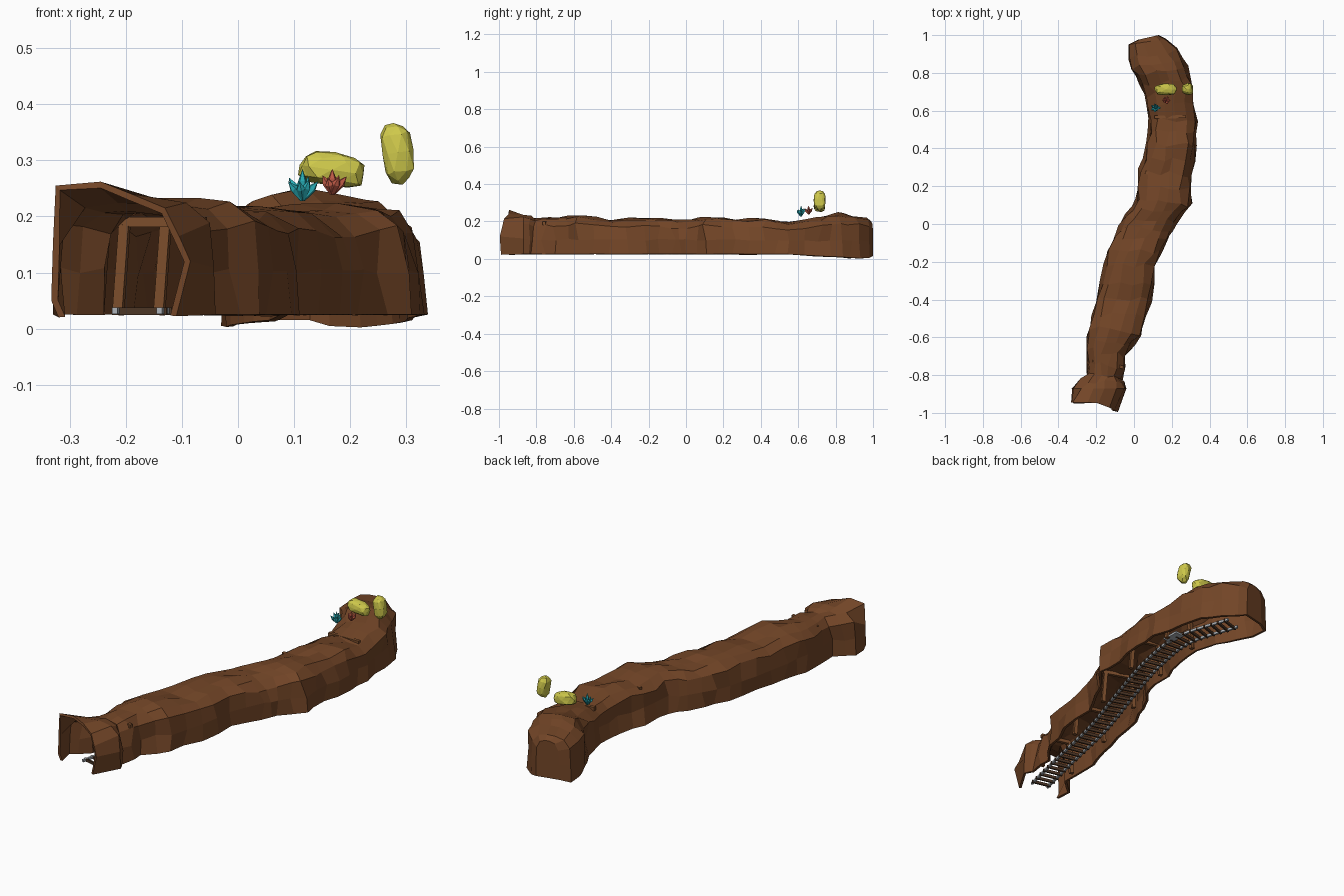
import bpy, bmesh, math, random
from mathutils import Vector, Matrix

random.seed(4)
if "Cube" in bpy.data.objects:
    bpy.data.objects.remove(bpy.data.objects["Cube"])


def material(name, colour):
    mat = bpy.data.materials.new(name)
    mat.use_nodes = True
    mat.diffuse_color = (*colour, 1)
    mat.node_tree.nodes["Principled BSDF"].inputs["Base Color"].default_value = (*colour, 1)
    return mat


ROCK = material("brown rock", (.17, .06, .02))
WOOD = material("support wood", (.2, .075, .025))
SLEEPER = material("dark wood", (.07, .035, .018))
STEEL = material("rail steel", (.42, .45, .48))
GOLD = material("gold ore", (.62, .58, .07))
TEAL = material("teal crystal", (.02, .4, .45))
RED = material("red crystal", (.52, .1, .06))


def finish(name, bm, mat):
    mesh = bpy.data.meshes.new(name)
    bm.to_mesh(mesh)
    bm.free()
    mesh.materials.append(mat)
    obj = bpy.data.objects.new(name, mesh)
    bpy.context.collection.objects.link(obj)
    return obj


def loft(bm, rings, closed=False, start_cap=False, end_cap=False):
    """Skin a row of rings, each running left, over the top, to the right."""
    rows = [[bm.verts.new(p) for p in ring] for ring in rings]
    count = len(rows[0])
    for a, b in zip(rows, rows[1:]):
        for i in range(count if closed else count - 1):
            j = (i + 1) % count
            bm.faces.new((a[i], a[j], b[j], b[i]))
    if start_cap:
        bm.faces.new(rows[0][::-1])
    if end_cap:
        bm.faces.new(rows[-1])


def bar(bm, a, b, width, depth):
    """Square timber from a to b."""
    a, b = Vector(a), Vector(b)
    turn = (b - a).to_track_quat('Z', 'Y').to_matrix().to_4x4()
    size = Matrix.Diagonal((width, depth, (b - a).length, 1))
    bmesh.ops.create_cube(bm, size=1, matrix=Matrix.Translation((a + b) / 2) @ turn @ size)


# Tunnel shell: flared mouth, then stations of left x, y, right x, y, top, base
half = [(1, 0), (.98, .4), (.93, .78), (.64, .95), (.2, 1)]
section = [(-u, v) for u, v in half] + half[::-1]
mouth = [(-.32, .02), (-.333, .05), (-.33, .15), (-.325, .255), (-.245, .262),
         (-.19, .24), (-.13, .215), (-.105, .165), (-.085, .12), (-.11, .022)]
stations = [
    (-.33, -.87, -.04, -.87, .235, .025), (-.25, -.79, -.07, -.82, .22, .025),
    (-.25, -.66, -.04, -.7, .225, .025), (-.24, -.55, .03, -.58, .232, .025),
    (-.2, -.4, .09, -.4, .21, .025), (-.16, -.22, .11, -.22, .222, .025),
    (-.11, -.08, .18, -.07, .21, .025), (-.05, .04, .22, .01, .212, .025),
    (.01, .12, .3, .1, .225, .025), (.03, .28, .3, .26, .212, .025),
    (.07, .42, .33, .42, .218, .025), (.08, .56, .33, .55, .195, .025),
    (.06, .68, .31, .72, .22, .015), (.01, .79, .28, .83, .245, .01),
    (-.03, .87, .23, .92, .235, .003), (-.03, .95, .17, .98, .22, .005),
    (.02, .975, .13, 1, .2, .015)]

rings = []
for xl, yl, xr, yr, top, base in stations:
    left, right = Vector((xl, yl, base)), Vector((xr, yr, base))
    rings.append([left.lerp(right, (u + 1) / 2) + Vector((0, 0, v * (top - base)))
                  for u, v in section])
dense = [[Vector((x, -.945 - .055 * max(0, (x + .2) / .11) * (1 - z), z)) for x, z in mouth]]
for k, ring in enumerate(rings):
    if 0 < k < len(rings) - 2:
        dense.append([a.lerp(b, .5) for a, b in zip(rings[k - 1], ring)])
    dense.append(ring)
for ring in dense[2:-2]:
    for i, p in enumerate(ring):
        edge = i in (0, len(ring) - 1)
        p += Vector((random.uniform(-.01, .01), random.uniform(-.015, .015),
                     0 if edge else random.uniform(-.008, .006)))
bm = bmesh.new()
loft(bm, dense, end_cap=True)
tunnel = finish("tunnel_shell", bm, ROCK)
shell = tunnel.modifiers.new("wall thickness", 'SOLIDIFY')
shell.thickness = .012
shell.offset = -1

# Track centre line
path = [Vector(p) for p in ((-.18, -.92), (-.11, -.62), (-.04, -.31), (.06, 0),
                            (.15, .3), (.19, .59), (.11, .87))]
knots = [2 * path[0] - path[1]] + path + [2 * path[-1] - path[-2]]


def track(t):
    """Point on the centre line and the unit vector to its right."""
    def at(s):
        s = min(max(s, 0), 1) * (len(path) - 1)
        k = min(int(s), len(path) - 2)
        f = s - k
        a, b, c, d = knots[k:k + 4]
        return .5 * (2 * b + (c - a) * f + (2 * a - 5 * b + 4 * c - d) * f ** 2
                     + (3 * b - a - 3 * c + d) * f ** 3)
    along = (at(t + .01) - at(t - .01)).normalized()
    return at(t), Vector((along.y, -along.x))


def beside(t, offset, z):
    p, side = track(t)
    return (*(p + side * offset), z)


# Rails
for name, centre in (("left_rail", .041), ("right_rail", -.041)):
    bm = bmesh.new()
    corners = [(-.005, .026), (-.005, .038), (.005, .038), (.005, .026)]
    loft(bm, [[beside(k / 40, centre + u, z) for u, z in corners] for k in range(41)],
         closed=True, start_cap=True, end_cap=True)
    finish(name, bm, STEEL)

# Sleepers
bm = bmesh.new()
for k in range(46):
    t = (k + .5) / 46
    bar(bm, beside(t, -.05, .031), beside(t, .05, .031), .008, .014)
finish("sleepers", bm, SLEEPER)

# Timber support frames
for k, t in enumerate((.1, .28, .46, .64, .82)):
    bm = bmesh.new()
    for s in (-1, 1):
        bar(bm, beside(t, s * .078, .024), beside(t, s * .066, .185), .018, .018)
    bar(bm, beside(t, -.083, .19), beside(t, .083, .19), .016, .018)
    finish(f"support_frame_{k + 1}", bm, WOOD)

# Steel plate lying beside the track
bm = bmesh.new()
bar(bm, (.245, .54, .032), (.24, .63, .032), .05, .01)
finish("steel_plate", bm, STEEL)


# Ore lumps
def lump(name, centre, size, tilt):
    bm = bmesh.new()
    bmesh.ops.create_icosphere(bm, subdivisions=2, radius=1)
    for v in bm.verts:
        v.co = Vector([math.copysign(abs(c) ** .75, c) for c in v.co]) * random.uniform(.86, 1.02)
    bm.transform(Matrix.Translation(centre) @ Matrix.Rotation(tilt, 4, 'Y')
                 @ Matrix.Diagonal((*size, 1)))
    finish(name, bm, GOLD)


lump("wide_gold_lump", (.168, .713, .283), (.063, .033, .032), .15)
lump("tall_gold_lump", (.285, .715, .314), (.03, .033, .059), -.15)


# Crystal clusters: tapering pointed prisms fanned around one root
def crystals(name, root, height, count, mat):
    bm = bmesh.new()
    for k in range(count):
        angle = math.tau * k / (count - 1)
        lean = 0 if k == 0 else random.uniform(.4, .75)
        length = height * (1 if k == 0 else random.uniform(.7, .95))
        place = (Matrix.Translation(root) @ Matrix.Rotation(angle, 4, 'Z')
                 @ Matrix.Rotation(lean, 4, 'Y'))
        for low, high, r1, r2 in ((0, .6, .005, .008), (.6, 1, .008, 0)):
            mid = Matrix.Translation((0, 0, (low + high) / 2 * length))
            bmesh.ops.create_cone(bm, cap_ends=False, segments=5, radius1=r1, radius2=r2,
                                  depth=(high - low) * length, matrix=place @ mid)
    finish(name, bm, mat)


crystals("teal_crystals", (.115, .615, .23), .055, 8, TEAL)
crystals("red_crystals", (.168, .655, .241), .044, 7, RED)
